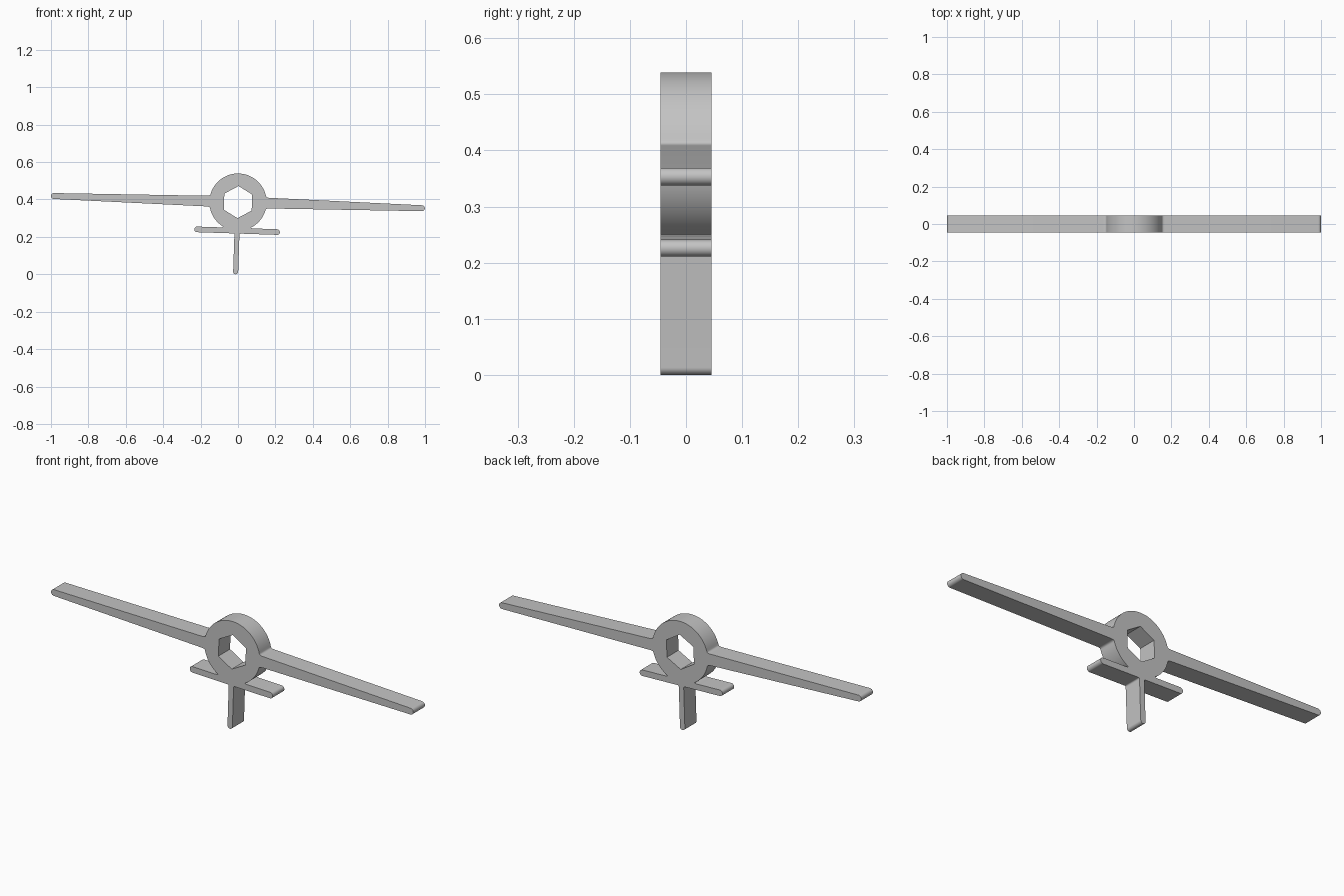
import bpy, bmesh
from math import radians, sin, cos, sqrt
from mathutils import Matrix, Vector

cube = bpy.data.objects.get("Cube")
if cube:
    bpy.data.objects.remove(cube)

HUB_R, HEX_R, HUB_Z = 0.153, 0.086, 0.386
HALF_DEPTH, TILT = 0.0458, radians(1.9)
WING_ROOT, WING_TIP = 0.0285, 0.0157
TAIL_Z, TAIL_HALF, TAIL_R = -0.153, 0.229, 0.015
FIN_R = 0.0135


def arc(cx, cz, r, start, end, steps):
    """Points on a circular arc, angles in degrees."""
    angles = [radians(start + (end - start) * i / steps) for i in range(steps + 1)]
    return [Vector((cx + r * cos(a), cz + r * sin(a))) for a in angles]


def fillet(a, corner, b, steps=5):
    """Inner points of a quadratic curve from a to b, pulled to the corner."""
    a, corner, b = Vector(a), Vector(corner), Vector(b)
    ts = [i / steps for i in range(1, steps)]
    return [a * (1 - t) ** 2 + corner * 2 * t * (1 - t) + b * t * t for t in ts]


# Right half of the silhouette, from hub top down to fin bottom
hub_top = arc(0, 0, HUB_R, 90, 14, 24)
wing_x = HUB_R + 0.014
wing_tip = arc(1.0 - WING_TIP, 0, WING_TIP, 90, -90, 12)
hub_low = arc(0, 0, HUB_R, -14, -59, 14)
root_corner = (sqrt(HUB_R ** 2 - WING_ROOT ** 2), WING_ROOT)
tail_top, tail_low = TAIL_Z + TAIL_R, TAIL_Z - TAIL_R
tail_start = (0.093, tail_top)
tail_tip = arc(TAIL_HALF - TAIL_R, TAIL_Z, TAIL_R, 90, -90, 12)
fin_tip = arc(0, -HUB_Z + FIN_R, FIN_R, 0, -90, 8)
fin_f = 0.008

root_up = fillet(hub_top[-1], root_corner, (wing_x, WING_ROOT)) + [Vector((wing_x, WING_ROOT))]
root_down = [Vector((p.x, -p.y)) for p in reversed(root_up)]
half = hub_top + root_up + wing_tip + root_down + hub_low
half += fillet(hub_low[-1], (sqrt(HUB_R ** 2 - tail_top ** 2), tail_top), tail_start)
half += [Vector(tail_start)] + tail_tip
fin_a, fin_b = (FIN_R + fin_f, tail_low), (FIN_R, tail_low - fin_f)
half += [Vector(fin_a)] + fillet(fin_a, (FIN_R, tail_low), fin_b) + [Vector(fin_b)] + fin_tip

# Mirror the half, and add the hexagonal hole
outline = half + [Vector((-p.x, p.y)) for p in reversed(half[1:-1])]
hexagon = arc(0, 0, HEX_R, 90, 390, 5)

bm = bmesh.new()
edges = []
for loop in (outline, hexagon):
    verts = [bm.verts.new((p.x, -HALF_DEPTH, p.y)) for p in loop]
    edges += [bm.edges.new((v, verts[i - 1])) for i, v in enumerate(verts)]
bmesh.ops.triangle_fill(bm, use_beauty=True, edges=edges, normal=(0, -1, 0))

# Extrude to full depth
res = bmesh.ops.extrude_face_region(bm, geom=bm.faces[:], use_keep_orig=True)
moved = [g for g in res["geom"] if isinstance(g, bmesh.types.BMVert)]
bmesh.ops.translate(bm, verts=moved, vec=(0, 2 * HALF_DEPTH, 0))
bmesh.ops.recalc_face_normals(bm, faces=bm.faces[:])
bm.transform(Matrix.Translation((0, 0, HUB_Z)) @ Matrix.Rotation(TILT, 4, 'Y'))

mesh = bpy.data.meshes.new("plane_silhouette")
bm.to_mesh(mesh)
bm.free()
body = bpy.data.objects.new("plane_silhouette", mesh)
bpy.context.collection.objects.link(body)

# Plain grey material
grey = bpy.data.materials.new("plain grey")
grey.use_nodes = True
colour = (0.55, 0.55, 0.55, 1)
grey.diffuse_color = colour
grey.node_tree.nodes["Principled BSDF"].inputs["Base Color"].default_value = colour
mesh.materials.append(grey)

bpy.ops.object.select_all(action='DESELECT')
body.select_set(True)
bpy.context.view_layer.objects.active = body
bpy.ops.object.shade_smooth_by_angle(angle=radians(30))
